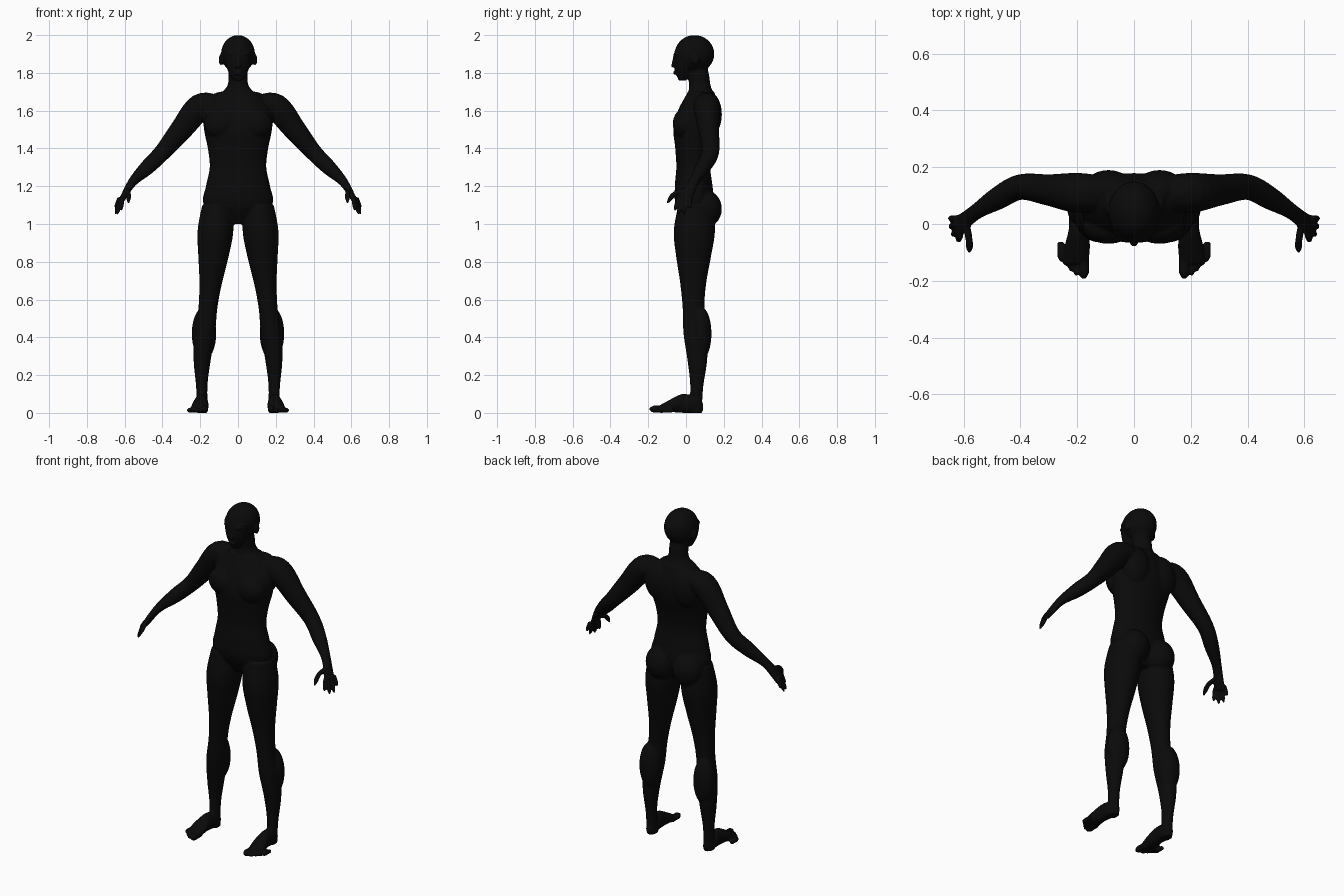
import bpy, bmesh, math
from mathutils import Vector, Matrix

cube = bpy.data.objects.get("Cube")
if cube:
    bpy.data.objects.remove(cube)

SIDEWAYS, FORWARD, UPWARD = Vector((1, 0, 0)), Vector((0, 1, 0)), Vector((0, 0, 1))
BOTH_SIDES, MIDDLE = (1, -1), (1,)
SEGMENTS, STEPS = 32, 30
bm = bmesh.new()


def sample(values, t):
    """Smooth curve through evenly spaced numbers or vectors."""
    last = len(values) - 1
    index = min(int(t * last), last - 1)
    f = t * last - index
    start, end = values[index], values[index + 1]
    before = values[index - 1] if index else 2 * start - end
    after = values[index + 2] if index + 2 <= last else 2 * end - start
    tangent_in = (end - before) / 2
    tangent_out = (after - start) / 2
    ease = f * f * (3 - 2 * f)
    bend_in = f * (1 - f) * (1 - f)
    bend_out = f * f * (1 - f)
    return start + (end - start) * ease + tangent_in * bend_in - tangent_out * bend_out


def loft(path, widths, depths, across=SIDEWAYS, normal=None, sides=BOTH_SIDES):
    """Skin oval rings along a path; each half width lies along the across axis."""
    points = [Vector(p) for p in path]
    for side in sides:
        rings = []
        for step in range(STEPS + 1):
            t = step / STEPS
            center = sample(points, t)
            ahead = sample(points, min(t + 1 / STEPS, 1))
            behind = sample(points, max(t - 1 / STEPS, 0))
            along = normal or (ahead - behind).normalized()
            u = (across - along * across.dot(along)).normalized()
            v = along.cross(u)
            u = u * sample(widths, t)
            v = v * sample(depths, t)
            ring = []
            for segment in range(SEGMENTS):
                angle = math.tau * segment / SEGMENTS
                p = center + u * math.cos(angle) + v * math.sin(angle)
                ring.append(bm.verts.new((p.x * side, p.y, p.z)))
            rings.append(ring)
        for low, high in zip(rings, rings[1:]):
            for segment in range(SEGMENTS):
                previous = segment - 1
                bm.faces.new((low[previous], low[segment], high[segment], high[previous]))
        bm.faces.new(rings[0])
        bm.faces.new(rings[-1])


def digit(path, radius):
    """Finger or toe with a rounded tip."""
    radii = [radius, radius, radius, radius, radius * .4]
    loft(path, radii, radii, across=SIDEWAYS + FORWARD / 2)


def oval(center, radii, sides=BOTH_SIDES):
    """Ellipsoid muscle or facial feature."""
    for side in sides:
        place = Matrix.Translation((center[0] * side, center[1], center[2]))
        bmesh.ops.create_uvsphere(bm, u_segments=SEGMENTS, v_segments=SEGMENTS // 2,
                                  radius=1, matrix=place @ Matrix.Diagonal((*radii, 1)))


# Torso from crotch to collar
loft(path=[(0, .05, 1), (0, .04, 1.35), (0, .08, 1.7)],
     widths=[.05, .18, .17, .15, .16, .18, .18, .1],
     depths=[.05, .1, .1, .09, .1, .12, .11, .07],
     normal=UPWARD, sides=MIDDLE)

# Chest, shoulder blades and buttocks
oval(center=(.09, -.01, 1.53), radii=(.09, .06, .08))
oval(center=(.09, .12, 1.58), radii=(.09, .07, .12))
oval(center=(.09, .1, 1.08), radii=(.09, .09, .1))

# Neck
loft(path=[(0, .08, 1.68), (0, .06, 1.84)],
     widths=[.1, .056, .052, .05], depths=[.07, .057, .056, .05],
     normal=UPWARD, sides=MIDDLE)

# Skull and face
oval(center=(0, .045, 1.9), radii=(.09, .105, .1), sides=MIDDLE)
loft(path=[(0, -.02, 1.76), (0, 0, 1.92)],
     widths=[.025, .055, .07, .08], depths=[.02, .045, .06, .06],
     normal=UPWARD, sides=MIDDLE)

# Nose, brows, lips and ears
loft(path=[(0, -.06, 1.9), (0, -.07, 1.83)],
     widths=[.008, .009, .014], depths=[.006, .008, .01],
     normal=UPWARD, sides=MIDDLE)
oval(center=(.03, -.05, 1.9), radii=(.03, .014, .008))
oval(center=(0, -.057, 1.8), radii=(.02, .012, .01), sides=MIDDLE)
oval(center=(.09, .05, 1.87), radii=(.012, .02, .03))

# Arms from collar to knuckles
loft(path=[(.1, .11, 1.63), (.2, .11, 1.62), (.3, .12, 1.5), (.4, .13, 1.38),
           (.48, .09, 1.3), (.56, .04, 1.22), (.62, -.01, 1.12)],
     widths=[.06, .07, .055, .045, .04, .028, .04],
     depths=[.05, .07, .06, .045, .04, .024, .014],
     across=FORWARD)

# Fingers and thumbs
fingertips = [(.62, -.06, 1.07), (.64, -.04, 1.05), (.65, -.01, 1.05), (.65, .02, 1.08)]
for order, tip in enumerate(fingertips):
    knuckle = (.61 + .006 * order, .02 * order - .04, 1.14)
    digit([knuckle, tip], radius=.011)
digit([(.59, 0, 1.18), (.58, -.06, 1.16), (.58, -.1, 1.11)], radius=.013)

# Legs from hip to ankle
leg_widths = [.08, .095, .08, .06, .05, .055, .045, .03, .03]
loft(path=[(.11, .05, 1.1), (.13, .04, .825), (.16, .04, .55),
           (.19, .06, .275), (.19, .05, 0)],
     widths=leg_widths, depths=[width * 1.15 for width in leg_widths],
     normal=UPWARD)

# Calves
oval(center=(.18, .08, .42), radii=(.065, .055, .14))

# Feet from heel to ball
loft(path=[(.19, .09, .03), (.195, -.02, .05), (.205, -.14, .02)],
     widths=[.015, .035, .035, .045, .045], depths=[.02, .045, .05, .035, .02],
     normal=FORWARD)

# Toes, each small one shorter than the last
digit([(.177, -.11, .02), (.177, -.193, .02)], radius=.019)
for order in range(4):
    tip = Vector((.204 + .018 * order, .017 * order - .183, .014))
    digit([tip + FORWARD * .07, tip], radius=.012)

# Fuse all parts into one smooth skin
bmesh.ops.recalc_face_normals(bm, faces=bm.faces)
mesh = bpy.data.meshes.new("human_body")
bm.to_mesh(mesh)
bm.free()
body = bpy.data.objects.new("human_body", mesh)
bpy.context.collection.objects.link(body)

skin = bpy.data.materials.new("black")
skin.use_nodes = True
color = (.003, .003, .003, 1)
skin.diffuse_color = color
skin.node_tree.nodes["Principled BSDF"].inputs["Base Color"].default_value = color
mesh.materials.append(skin)

fuse = body.modifiers.new("fuse", "REMESH")
fuse.mode = "VOXEL"
fuse.voxel_size = .0055
fuse.use_smooth_shade = True
soften = body.modifiers.new("soften", "SMOOTH")
soften.factor = .5
soften.iterations = 6
